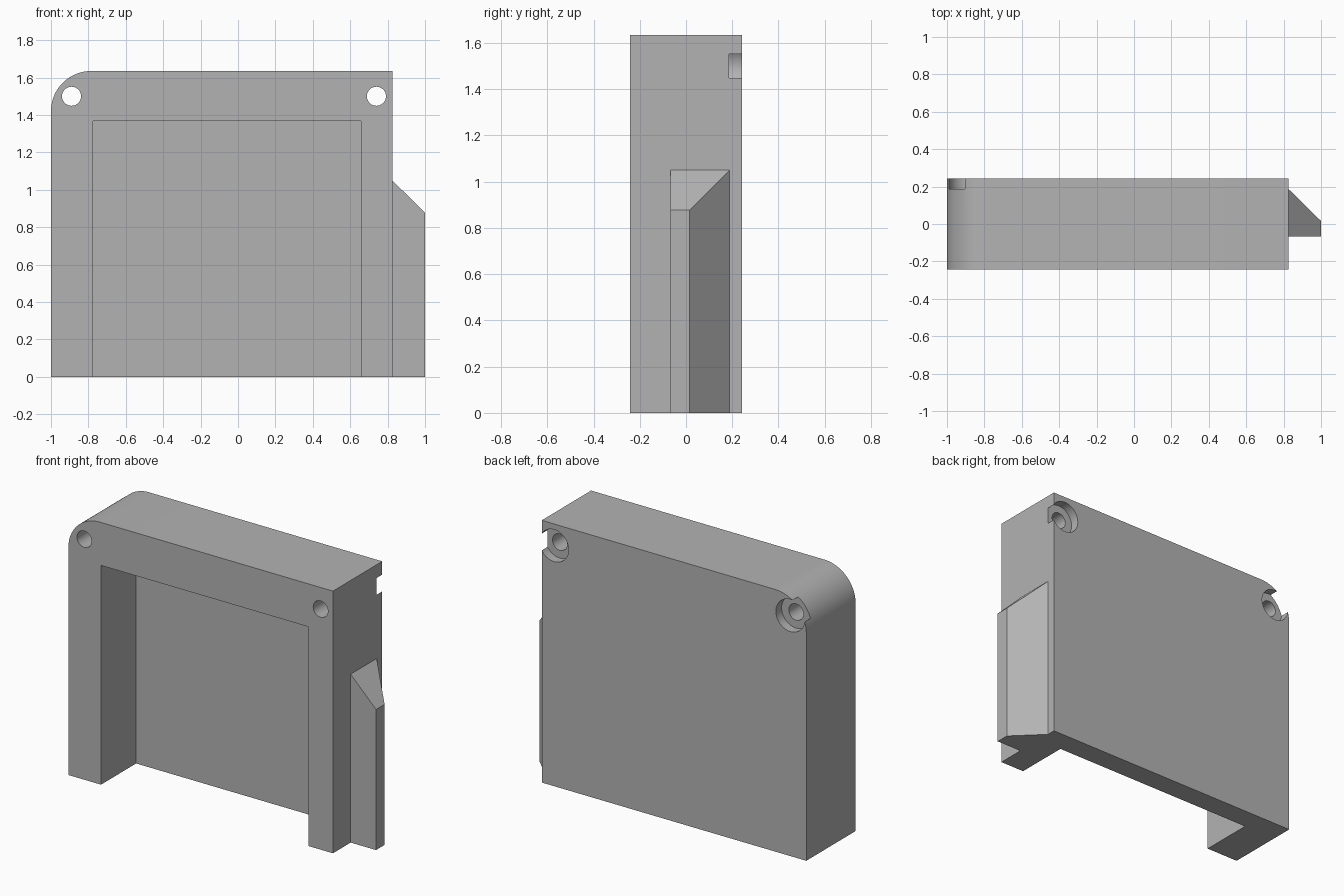
import bpy, bmesh, math
from mathutils import Vector

if "Cube" in bpy.data.objects:
    bpy.data.objects.remove(bpy.data.objects["Cube"])

grey = bpy.data.materials.new("mid grey")
grey.diffuse_color = (0.45, 0.45, 0.45, 1)
grey.use_nodes = True
grey.node_tree.nodes["Principled BSDF"].inputs["Base Color"].default_value = grey.diffuse_color

Y_FRONT, Y_BACK = -0.243, 0.243
X_LEFT, X_RIGHT, HEIGHT = -1.0, 0.825, 1.635


def make_object(name, bm):
    bmesh.ops.recalc_face_normals(bm, faces=bm.faces)
    mesh = bpy.data.meshes.new(name)
    bm.to_mesh(mesh)
    bm.free()
    mesh.materials.append(grey)
    obj = bpy.data.objects.new(name, mesh)
    bpy.context.collection.objects.link(obj)
    return obj


def prism(name, outline, y0, y1):
    """Extrude an (x, z) outline from y0 to y1."""
    bm = bmesh.new()
    face = bm.faces.new([bm.verts.new((x, y0, z)) for x, z in outline])
    ext = bmesh.ops.extrude_face_region(bm, geom=[face])
    moved = [v for v in ext["geom"] if isinstance(v, bmesh.types.BMVert)]
    bmesh.ops.translate(bm, verts=moved, vec=Vector((0, y1 - y0, 0)))
    return make_object(name, bm)


def arc(cx, cz, r, a0, a1, n):
    return [(cx + r * math.cos(math.radians(a0 + (a1 - a0) * i / n)),
             cz + r * math.sin(math.radians(a0 + (a1 - a0) * i / n)))
            for i in range(n + 1)]


def cut(target, cutter):
    mod = target.modifiers.new("cut", 'BOOLEAN')
    mod.operation, mod.solver, mod.object = 'DIFFERENCE', 'EXACT', cutter
    bpy.context.view_layer.objects.active = target
    bpy.ops.object.modifier_apply(modifier=mod.name)
    bpy.data.objects.remove(cutter)


# Main block with one rounded top corner
R = 0.215
body = prism("housing", [(X_LEFT, 0), (X_RIGHT, 0), (X_RIGHT, HEIGHT)]
             + arc(X_LEFT + R, HEIGHT - R, R, 90, 180, 24), Y_FRONT, Y_BACK)

# Front pocket, open at the bottom
cut(body, prism("pocket_cutter",
                [(-0.775, -0.1), (0.657, -0.1), (0.657, 1.367), (-0.775, 1.367)],
                Y_FRONT - 0.1, 0.103))

# Screw holes with counterbores on the back
for x in (-0.89, 0.74):
    cut(body, prism("hole_cutter", arc(x, 1.5, 0.051, 0, 360, 32)[:-1], -0.4, 0.4))
    cut(body, prism("counterbore_cutter", arc(x, 1.5, 0.1, 0, 360, 48)[:-1], 0.186, 0.4))

# Side rib, chamfered at the back and on top
bm = bmesh.new()
XR, YF = 1.0, -0.068
inner = [(X_RIGHT, YF, 0), (X_RIGHT, 0.188, 0), (X_RIGHT, 0.188, 1.05), (X_RIGHT, YF, 1.05)]
outer = [(XR, YF, 0), (XR, 0.016, 0), (XR, 0.016, 0.877), (XR, YF, 0.877)]
a = [bm.verts.new(p) for p in inner]
b = [bm.verts.new(p) for p in outer]
bm.faces.new(a)
bm.faces.new(b)
for i in range(4):
    j = (i + 1) % 4
    bm.faces.new((a[i], a[j], b[j], b[i]))
make_object("side_rib", bm)

# Smooth the round surfaces, keep the edges sharp
bpy.ops.object.select_all(action='DESELECT')
body.select_set(True)
bpy.context.view_layer.objects.active = body
bpy.ops.object.shade_smooth_by_angle(angle=math.radians(30))
